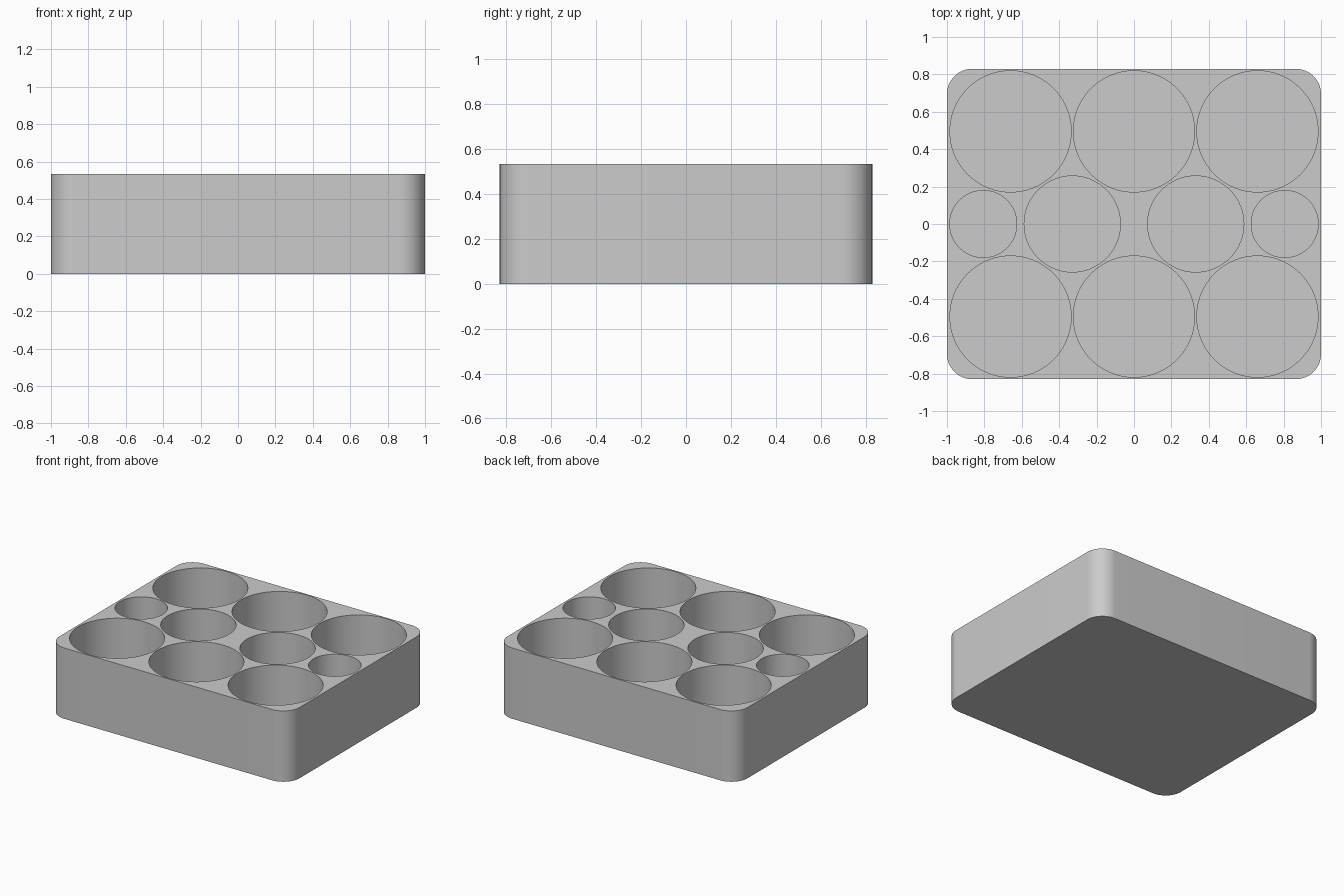
import bpy
import bmesh
from math import cos, sin, pi, radians
from mathutils import Matrix

cube = bpy.data.objects.get("Cube")
if cube:
    bpy.data.objects.remove(cube, do_unlink=True)

HALF_X, HALF_Y, HEIGHT, CORNER = 1.0, 0.83, 0.533, 0.135
FLOOR = 0.03
STEPS = 16

# Single plain grey material
grey = bpy.data.materials.new("light grey")
grey.use_nodes = True
colour = (0.6, 0.6, 0.6, 1)
grey.diffuse_color = colour
grey.node_tree.nodes["Principled BSDF"].inputs["Base Color"].default_value = colour


def add_object(name, bm):
    mesh = bpy.data.meshes.new(name)
    bm.to_mesh(mesh)
    bm.free()
    mesh.materials.append(grey)
    obj = bpy.data.objects.new(name, mesh)
    bpy.context.collection.objects.link(obj)
    return obj


# Block: rounded rectangle extruded upwards
bm = bmesh.new()
outline = []
for quarter, (sx, sy) in enumerate([(1, 1), (-1, 1), (-1, -1), (1, -1)]):
    for i in range(STEPS + 1):
        a = (quarter + i / STEPS) * pi / 2
        outline.append(bm.verts.new((sx * (HALF_X - CORNER) + CORNER * cos(a),
                                     sy * (HALF_Y - CORNER) + CORNER * sin(a), 0)))
base = bm.faces.new(outline)
top = bmesh.ops.extrude_face_region(bm, geom=[base])["geom"]
bmesh.ops.translate(bm, vec=(0, 0, HEIGHT),
                    verts=[g for g in top if isinstance(g, bmesh.types.BMVert)])
bmesh.ops.recalc_face_normals(bm, faces=bm.faces)
tray = add_object("tray", bm)

# Round pockets: large in the front and back rows, smaller in the middle row
pockets = [(x, y, 0.324) for x in (-0.66, 0, 0.66) for y in (-0.495, 0.495)]
for side in (-1, 1):
    pockets += [(side * 0.33, 0, 0.257), (side * 0.806, 0, 0.179)]

bm = bmesh.new()
for x, y, r in pockets:
    bmesh.ops.create_cone(bm, cap_ends=True, segments=96, radius1=r, radius2=r,
                          depth=HEIGHT,
                          matrix=Matrix.Translation((x, y, FLOOR + HEIGHT / 2)))
cutter = add_object("pocket_cutter", bm)
cutter.hide_render = True

# Cut the pockets, then smooth the curved walls
cut = tray.modifiers.new("pockets", 'BOOLEAN')
cut.operation = 'DIFFERENCE'
cut.solver = 'EXACT'
cut.object = cutter
bpy.ops.object.select_all(action='DESELECT')
tray.select_set(True)
bpy.context.view_layer.objects.active = tray
bpy.ops.object.modifier_apply(modifier=cut.name)
bpy.data.objects.remove(cutter, do_unlink=True)
bpy.ops.object.shade_smooth_by_angle(angle=radians(30))
